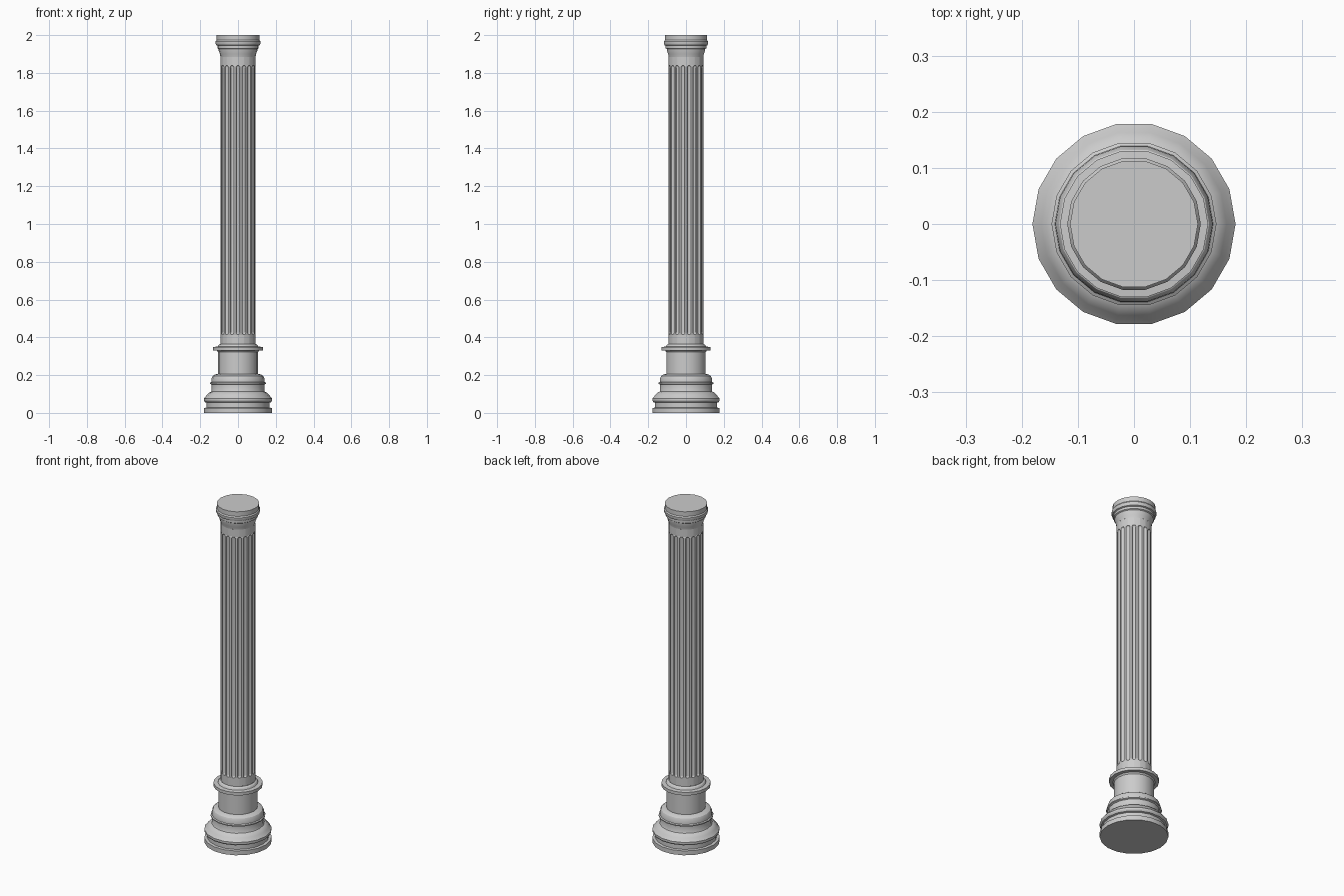
import bpy, bmesh
from math import cos, sin, pi, radians, sqrt

if "Cube" in bpy.data.objects:
    bpy.data.objects.remove(bpy.data.objects["Cube"])

SIDES = 18


def finish(name, bm):
    bmesh.ops.remove_doubles(bm, verts=bm.verts, dist=1e-5)
    bmesh.ops.recalc_face_normals(bm, faces=bm.faces)
    mesh = bpy.data.meshes.new(name)
    bm.to_mesh(mesh)
    bm.free()
    mesh.shade_smooth()
    mesh.set_sharp_from_angle(angle=radians(28))
    obj = bpy.data.objects.new(name, mesh)
    bpy.context.collection.objects.link(obj)
    return obj


def skin(bm, rows):
    """Bridge closed rows of vertices with quads."""
    for low, high in zip(rows, rows[1:]):
        n = len(low)
        for i in range(n):
            j = (i + 1) % n
            bm.faces.new((low[i], low[j], high[j], high[i]))


def lathe(name, profile, cap_bottom=False, cap_top=False):
    bm = bmesh.new()
    rows = [[bm.verts.new((r * cos(2 * pi * i / SIDES), r * sin(2 * pi * i / SIDES), z))
             for i in range(SIDES)] for r, z in profile]
    skin(bm, rows)
    if cap_bottom:
        bm.faces.new(rows[0][::-1])
    if cap_top:
        bm.faces.new(rows[-1])
    return finish(name, bm)


def fluted_shaft(name, radius, z0, z1, flute_z0, flute_z1, depth, half_width):
    """Shaft with round-ended grooves, one per side."""
    bm = bmesh.new()
    across = [-cos(pi * k / 6) for k in range(7)]
    end = radius * half_width
    ease = [(1 - cos(pi / 2 * k / 4), max(0.03, sin(pi / 2 * k / 4))) for k in range(5)]
    levels = [(z0, 0.03)]
    levels += [(flute_z0 + end * d, w) for d, w in ease]
    levels += [(flute_z1 - end * d, w) for d, w in reversed(ease)]
    levels += [(z1, 0.03)]
    rows = []
    for z, w in levels:
        row = []
        for f in range(SIDES):
            mid = 2 * pi * (f + 0.5) / SIDES
            for t in across:
                a = mid + half_width * w * t
                cut = depth * w * sqrt(max(0, 1 - t * t)) if w > 0.05 else 0
                row.append(bm.verts.new(((radius - cut) * cos(a), (radius - cut) * sin(a), z)))
        rows.append(row)
    skin(bm, rows)
    return finish(name, bm)


# Stepped base mouldings
lathe("base", [
    (0.181, 0), (0.181, 0.026), (0.166, 0.028), (0.166, 0.054),
    (0.176, 0.057), (0.181, 0.066), (0.181, 0.076), (0.173, 0.084),
    (0.165, 0.095), (0.153, 0.108), (0.142, 0.112), (0.139, 0.118),
    (0.139, 0.150), (0.147, 0.154), (0.147, 0.160), (0.141, 0.164),
    (0.140, 0.182), (0.134, 0.195), (0.120, 0.204), (0.106, 0.206)], cap_bottom=True)

# Plain drum and projecting collar
lathe("drum", [(0.106, 0.206), (0.106, 0.322)])
lathe("collar", [
    (0.106, 0.322), (0.112, 0.330), (0.132, 0.331), (0.132, 0.349),
    (0.108, 0.351), (0.103, 0.360), (0.093, 0.366)])

# Fluted shaft
fluted_shaft("shaft", 0.093, 0.366, 1.885, 0.415, 1.84, 0.009, radians(6.5))

# Capital
lathe("capital", [
    (0.093, 1.885), (0.096, 1.900), (0.103, 1.920), (0.103, 1.926),
    (0.109, 1.930), (0.109, 1.944), (0.116, 1.947), (0.119, 1.955),
    (0.119, 1.966), (0.114, 1.973), (0.114, 2.0)], cap_top=True)
